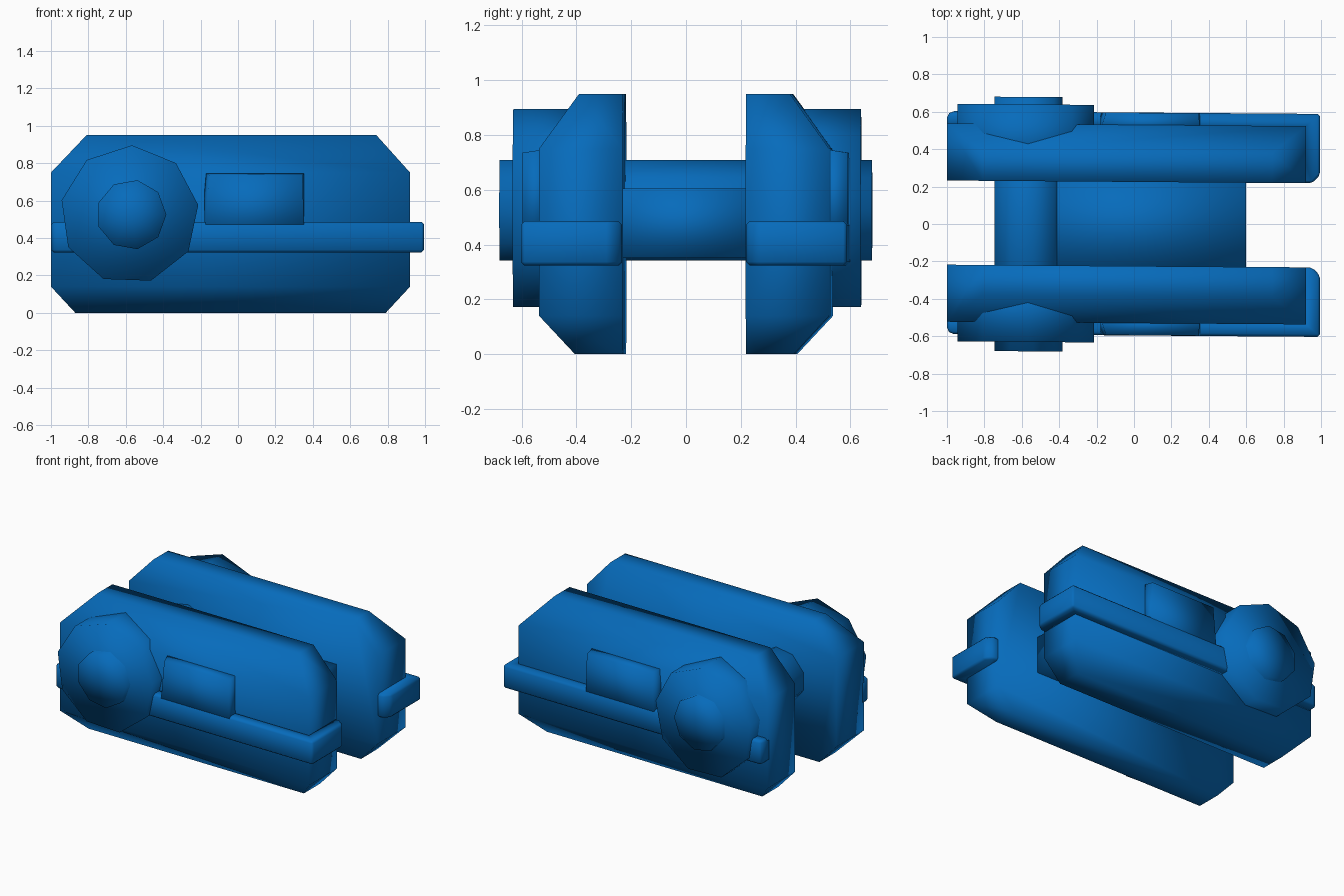
import bpy, bmesh, math

if "Cube" in bpy.data.objects:
    bpy.data.objects.remove(bpy.data.objects["Cube"])

blue = bpy.data.materials.new("blue")
blue.diffuse_color = (0.002, 0.148, 0.5, 1)
blue.use_nodes = True
blue.node_tree.nodes["Principled BSDF"].inputs["Base Color"].default_value = blue.diffuse_color
SKEW = -0.0075  # the whole model is turned very slightly about z


def loft(name, ring_a, ring_b, bevel=0, fan=False, split_cap=False):
    """Smooth solid between two matching rings of points."""
    bm = bmesh.new()
    a, b = ([bm.verts.new((x, y + SKEW * x, z)) for x, y, z in r]
            for r in (ring_a, ring_b))
    n = len(a)
    for i in range(n):
        j = (i + 1) % n
        bm.faces.new((a[i], a[j], b[j], b[i]))
    caps = [bm.faces.new(a)]
    if split_cap:  # flat middle with sloping top and bottom
        for ids in ((0, 3, 4, 7), (0, 1, 2, 3), (4, 5, 6, 7)):
            bm.faces.new([b[i] for i in ids])
    else:
        caps.append(bm.faces.new(b))
    if fan:
        bmesh.ops.poke(bm, faces=caps)
    if bevel:
        bmesh.ops.bevel(bm, geom=bm.edges[:], offset=bevel, segments=1,
                        affect='EDGES', clamp_overlap=True)
    bmesh.ops.recalc_face_normals(bm, faces=bm.faces[:])
    for f in bm.faces:
        f.smooth = True
    me = bpy.data.meshes.new(name)
    bm.to_mesh(me)
    bm.free()
    me.materials.append(blue)
    ob = bpy.data.objects.new(name, me)
    bpy.context.collection.objects.link(ob)


def cylinder(name, cx, cz, r, start, y0, y1, **kw):
    pts = [(cx + r * math.cos(math.radians(start + 40 * i)),
            cz + r * math.sin(math.radians(start + 40 * i))) for i in range(9)]
    loft(name, [(x, y0, z) for x, z in pts], [(x, y1, z) for x, z in pts], **kw)


# side block outline: x, z and how far out the outer ring reaches
BLOCK = [(-1, .14, .53), (-.87, 0, .4), (.79, 0, .4), (.92, .14, .53),
         (.92, .75, .53), (.74, .95, .385), (-.81, .95, .385), (-1, .75, .53)]
# rail plan, wrapping round the right end
RAIL = [(-1, .5), (-1, .575), (-.975, .596), (.995, .596), (.995, .27),
        (.955, .226), (.88, .226), (.88, .5)]
# raised panel: back and front outlines
PANEL_BACK = [(-.18, .4), (.355, .4), (.355, .75), (-.18, .75)]
PANEL_FRONT = [(-.18, .4), (.355, .4), (.345, .735), (-.15, .735)]

for s, side in ((-1, "front"), (1, "back")):
    loft(side + "_block", [(x, s * .225, z) for x, z, y in BLOCK],
         [(x, s * y, z) for x, z, y in BLOCK], split_cap=True)
    loft(side + "_rail", [(x, s * y, .323) for x, y in RAIL],
         [(x, s * y, .486) for x, y in RAIL], bevel=.014)
    loft(side + "_panel", [(x, s * .5, z) for x, z in PANEL_BACK],
         [(x, s * .595, z) for x, z in PANEL_FRONT])
    cylinder(side + "_hub_disc", -.58, .525, .371, 88, s * .3, s * .635)

# axle and beam joining the two sides
cylinder("axle", -.57, .525, .187, 80, -.685, .675, fan=True)
ends = [(-.6, .35), (.6, .35), (.6, .605), (-.6, .605)]
loft("centre_beam", [(x, -.26, z) for x, z in ends],
     [(x, .26, z) for x, z in ends])
